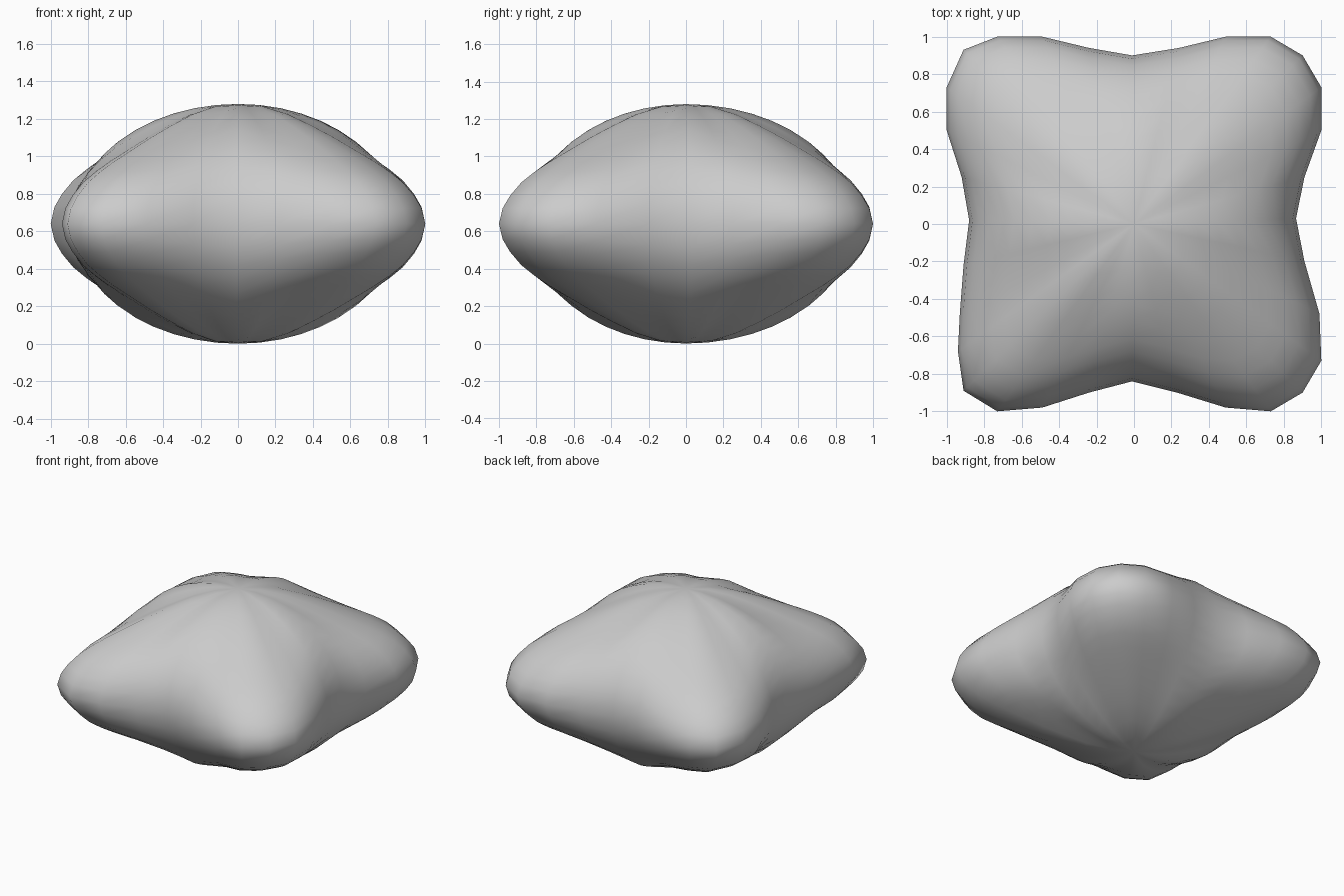
import bpy, bmesh, math

if "Cube" in bpy.data.objects:
    bpy.data.objects.remove(bpy.data.objects["Cube"])

# Waist outline seen from above: four rounded corner lobes, pinched sides
OUTLINE = [(.865, .03), (.91, .25), (1, .5), (1, .73), (.9, .9), (.73, 1), (.49, 1),
           (.24, .94), (-.01, .9), (-.24, .94), (-.49, 1), (-.73, 1), (-.91, .93),
           (-1, .73), (-1, .5), (-.92, .25), (-.88, .02), (-.91, -.22), (-.93, -.48),
           (-.94, -.68), (-.91, -.89), (-.73, -1), (-.49, -.98), (-.24, -.9),
           (-.01, -.84), (.23, -.9), (.49, -.98), (.73, -1), (.9, -.9), (1, -.73),
           (.99, -.48), (.91, -.2)]
# Section towards a corner: (fraction of outline, fraction of half height)
LOBE = [(.13, .98), (.265, .914), (.39, .82), (.51, .72), (.62, .618), (.73, .516),
        (.81, .432), (.88, .345), (.94, .235), (.98, .13), (1, 0)]
HALF = 0.64      # half height

bm = bmesh.new()


def ring(s, lobe, side):
    """One ring of the body; elliptic on the sides, cone-like on the corners."""
    verts = []
    for x, y in OUTLINE:
        w = 1 - math.cos(2 * math.atan2(y, x)) ** 4
        h = w * lobe + (1 - w) * math.sqrt(1 - s * s)
        verts.append(bm.verts.new((x * s, y * s, HALF * (1 + side * h))))
    return verts


# Rings from bottom to top skinned with quads, closed by a fan at each pole
rings = [ring(s, l, -1) for s, l in LOBE] + [ring(s, l, 1) for s, l in LOBE[-2::-1]]
n = len(OUTLINE)
for lo, hi in zip(rings, rings[1:]):
    for i in range(n):
        j = (i + 1) % n
        bm.faces.new((lo[i], lo[j], hi[j], hi[i]))
for edge, z in ((rings[0], 0), (rings[-1], 2 * HALF)):
    pole = bm.verts.new((0, 0, z))
    for i in range(n):
        bm.faces.new((edge[i], edge[(i + 1) % n], pole))
bmesh.ops.recalc_face_normals(bm, faces=bm.faces)
for f in bm.faces:
    f.smooth = True

# Soft four-lobed body
mesh = bpy.data.meshes.new("lobed_blob")
bm.to_mesh(mesh)
bm.free()
blob = bpy.data.objects.new("lobed_blob", mesh)
bpy.context.collection.objects.link(blob)
